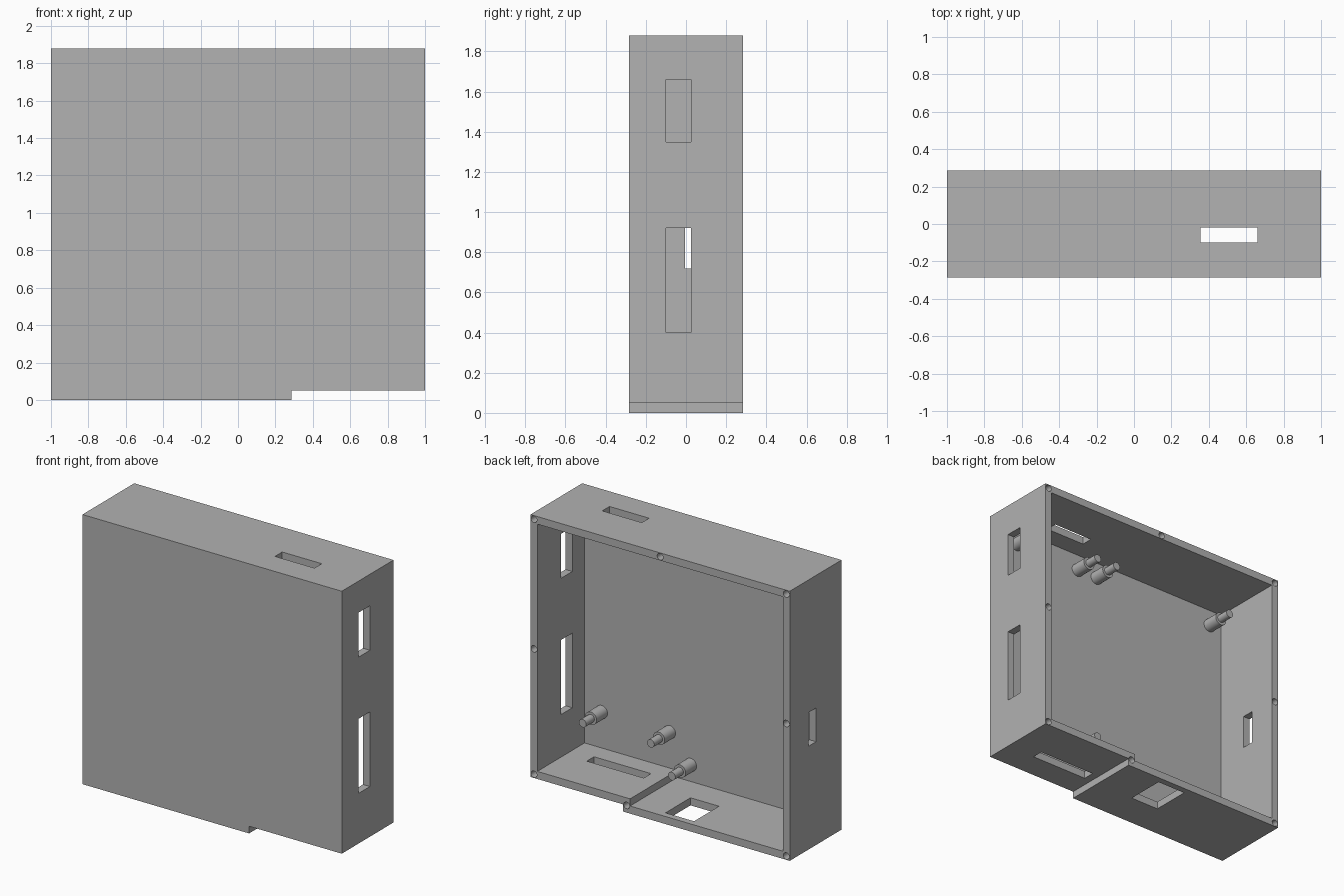
import bpy, bmesh, math
from mathutils import Matrix, Vector

cube = bpy.data.objects.get("Cube")
if cube:
    bpy.data.objects.remove(cube, do_unlink=True)

W, D, H = 1.0, 0.285, 1.88      # half width, half depth, height
T = 0.053                       # wall thickness
STEP_X, STEP_Z = 0.285, 0.05    # raised section of the floor

grey = bpy.data.materials.new("plain grey")
grey.use_nodes = True
colour = (0.445, 0.445, 0.445, 1)
grey.diffuse_color = colour
grey.node_tree.nodes["Principled BSDF"].inputs["Base Color"].default_value = colour


def make_object(name, bm):
    bmesh.ops.recalc_face_normals(bm, faces=bm.faces)
    mesh = bpy.data.meshes.new(name)
    bm.to_mesh(mesh)
    bm.free()
    mesh.materials.append(grey)
    obj = bpy.data.objects.new(name, mesh)
    bpy.context.collection.objects.link(obj)
    return obj


def prism(name, inset, y0, y1):
    """Stepped case outline, shrunk by inset and extruded along y."""
    left, right, top = -W + inset, W - inset, H - inset
    step = STEP_X - inset
    outline = [(left, inset), (step, inset), (step, STEP_Z + inset),
               (right, STEP_Z + inset), (right, top), (left, top)]
    bm = bmesh.new()
    face = bm.faces.new([bm.verts.new((x, y0, z)) for x, z in outline])
    new = bmesh.ops.extrude_face_region(bm, geom=[face])["geom"]
    bmesh.ops.translate(bm, vec=(0, y1 - y0, 0),
                        verts=[v for v in new if isinstance(v, bmesh.types.BMVert)])
    return make_object(name, bm)


def box(name, x, y, z):
    bm = bmesh.new()
    size = Vector((x[1] - x[0], y[1] - y[0], z[1] - z[0]))
    mid = Vector((x[0] + x[1], y[0] + y[1], z[0] + z[1])) / 2
    bmesh.ops.create_cube(bm, size=1, matrix=Matrix.Translation(mid) @ Matrix.Diagonal(size).to_4x4())
    return make_object(name, bm)


def add_rod(bm, x, z, radius, y0, y1):
    place = Matrix.Translation((x, (y0 + y1) / 2, z)) @ Matrix.Rotation(math.pi / 2, 4, "X")
    bmesh.ops.create_cone(bm, cap_ends=True, segments=32, radius1=radius,
                          radius2=radius, depth=y1 - y0, matrix=place)


def smooth(obj):
    bpy.ops.object.select_all(action="DESELECT")
    obj.select_set(True)
    bpy.context.view_layer.objects.active = obj
    bpy.ops.object.shade_smooth_by_angle(angle=math.radians(35))


# Case body and everything cut from it
case = prism("case_shell", 0, -D, D)
slot_y = (-0.1, 0.025)
port_y = (-0.1, -0.02)
cutters = [
    prism("cavity_cutter", T, -D + 0.05, D + 0.1),
    box("left_upper_slot_cutter", (0.9, 1.1), slot_y, (1.35, 1.66)),
    box("left_lower_slot_cutter", (0.9, 1.1), slot_y, (0.4, 0.92)),
    box("right_slot_cutter", (-1.1, -0.9), (-0.005, 0.08), (0.72, 0.955)),
    box("top_slot_cutter", (0.355, 0.66), port_y, (1.8, 2.0)),
    box("floor_slot_cutter", (0.34, 0.78), port_y, (-0.1, 0.2)),
    box("floor_window_cutter", (-0.23, -0.01), (-0.035, 0.24), (-0.1, 0.15)),
]

# Screw holes in the back rim
e = T / 2
bm = bmesh.new()
for x, z in [(-W + e, e), (STEP_X - e, STEP_Z), (W - e, STEP_Z + e),
             (-W + e, 0.95), (W - e, 0.95),
             (-W + e, H - e), (0, H - e), (W - e, H - e)]:
    add_rod(bm, x, z, 0.023, D - 0.2, D + 0.1)
cutters.append(make_object("screw_hole_cutter", bm))

for cutter in cutters:
    mod = case.modifiers.new(cutter.name, "BOOLEAN")
    mod.operation = "DIFFERENCE"
    mod.solver = "EXACT"
    mod.object = cutter
    cutter.hide_render = True

# Bake the cuts, then drop the cutters
deps = bpy.context.evaluated_depsgraph_get()
baked = bpy.data.meshes.new_from_object(case.evaluated_get(deps))
case.modifiers.clear()
case.data = baked
for cutter in cutters:
    bpy.data.objects.remove(cutter, do_unlink=True)
smooth(case)

# Stepped standoffs for two boards, four each
boards = {"small_board": ((0.29, 0.815), (0.355, 1.71)),
          "large_board": ((-0.845, 0.128), (0.17, 1.71))}
floor_y = -D + 0.05
for name, (xs, zs) in boards.items():
    for x in xs:
        for z in zs:
            bm = bmesh.new()
            add_rod(bm, x, z, 0.045, floor_y - 0.01, floor_y + 0.12)
            add_rod(bm, x, z, 0.028, floor_y + 0.11, floor_y + 0.21)
            smooth(make_object(name + "_standoff", bm))
